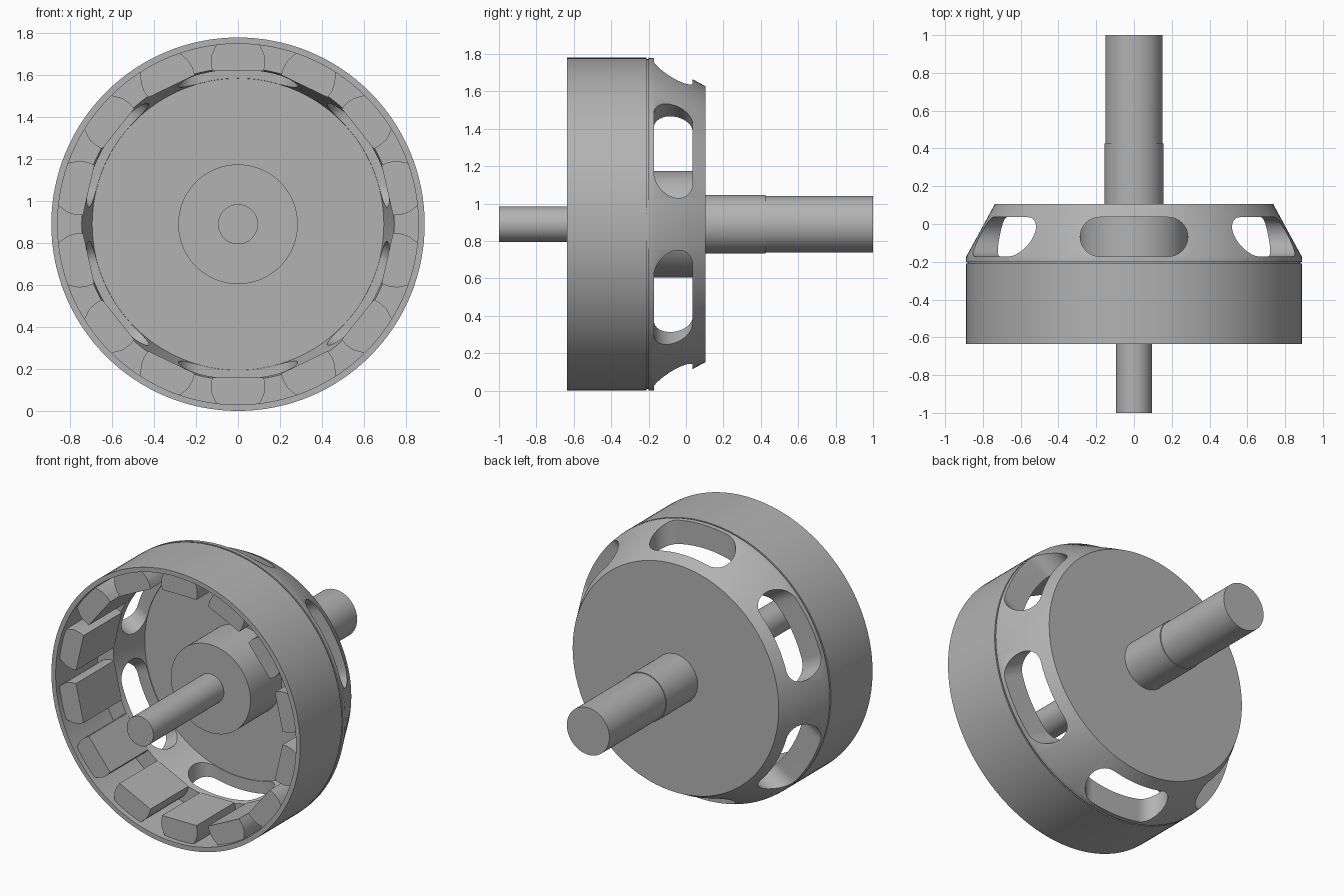
import bpy, bmesh, math
from mathutils import Matrix, Vector

AXIS_Z = 0.89
STEPS = 128

old = bpy.data.objects.get("Cube")
if old:
    bpy.data.objects.remove(old, do_unlink=True)

# One plain metal colour
metal = bpy.data.materials.new("grey metal")
metal.use_nodes = True
grey = (0.45, 0.45, 0.45, 1)
metal.diffuse_color = grey
metal.node_tree.nodes["Principled BSDF"].inputs["Base Color"].default_value = grey


def finish(name, bm):
    """Turn a bmesh into a named object."""
    bmesh.ops.recalc_face_normals(bm, faces=bm.faces)
    mesh = bpy.data.meshes.new(name)
    bm.to_mesh(mesh)
    bm.free()
    mesh.materials.append(metal)
    obj = bpy.data.objects.new(name, mesh)
    bpy.context.collection.objects.link(obj)
    return obj


def smooth(obj):
    bpy.ops.object.select_all(action="DESELECT")
    obj.select_set(True)
    bpy.context.view_layer.objects.active = obj
    bpy.ops.object.shade_smooth_by_angle(angle=math.radians(25))


def turn(name, profile, closed=False):
    """Spin (radius, y) points around the motor axis."""
    bm = bmesh.new()
    verts = [bm.verts.new((r, y, AXIS_Z)) for r, y in profile]
    edges = [bm.edges.new(pair) for pair in zip(verts, verts[1:])]
    if closed:
        edges.append(bm.edges.new((verts[-1], verts[0])))
    bmesh.ops.spin(bm, geom=verts + edges, cent=(0, 0, AXIS_Z), axis=(0, 1, 0),
                   angle=math.tau, steps=STEPS, use_duplicate=False)
    bmesh.ops.remove_doubles(bm, verts=bm.verts, dist=0.0001)
    return finish(name, bm)


def add_prism(bm, outline, offset):
    """Extrude a flat outline by an offset; returns its vertices."""
    base = [bm.verts.new(p) for p in outline]
    face = bm.faces.new(base)
    extruded = bmesh.ops.extrude_face_region(bm, geom=[face], use_keep_orig=True)
    top = [v for v in extruded["geom"] if isinstance(v, bmesh.types.BMVert)]
    bmesh.ops.translate(bm, verts=top, vec=offset)
    return base + top


def place(bm, verts, angle):
    """Rotate a part about the axis and lift it to the axis height."""
    move = Matrix.Translation((0, 0, AXIS_Z)) @ Matrix.Rotation(angle, 4, "Y")
    bmesh.ops.transform(bm, matrix=move, verts=verts)


# Thin ring around the magnets
ring = turn("flux_ring", [(0.86, -0.635), (0.89, -0.635), (0.89, -0.21),
                          (0.86, -0.21)], closed=True)
smooth(ring)

# Tapered bell with its end plate and a narrow groove next to the ring
bell = turn("bell", [(0, 0.04), (0.695, 0.04), (0.745, -0.21), (0.882, -0.21),
                     (0.882, -0.2), (0.89, -0.2), (0.888, -0.172),
                     (0.737, 0.105), (0, 0.105)])

# Six rounded slots cut through the sloping wall
HALF_LENGTH, RADIUS, SLOT_Y = 0.285, 0.104, -0.068
bm = bmesh.new()
for i in range(6):
    outline = []
    for side in (1, -1):
        for k in range(17):
            a = math.pi * (k / 16 - 0.5)
            outline.append(Vector((side * (HALF_LENGTH - RADIUS + RADIUS * math.cos(a)),
                                   SLOT_Y + side * RADIUS * math.sin(a), 0.5)))
    place(bm, add_prism(bm, outline, (0, 0, 0.6)), i * math.tau / 6)
cutter = finish("slot_cutter", bm)
cutter.hide_render = True
cut = bell.modifiers.new("slots", "BOOLEAN")
cut.operation = "DIFFERENCE"
cut.solver = "EXACT"
cut.object = cutter
bpy.context.view_layer.objects.active = bell
bpy.ops.object.modifier_apply(modifier=cut.name)
bpy.data.objects.remove(cutter, do_unlink=True)
smooth(bell)

# Fourteen magnets with curved backs, bulging sides and flat inner faces
bm = bmesh.new()
for i in range(14):
    half = [(0.123, 0.73), (0.129, 0.765), (0.126, 0.805), (0.105, 0.853)]
    half += [(0.862 * math.sin(a), 0.862 * math.cos(a)) for a in (0.08, 0.04)]
    points = half + [(0, 0.862)] + [(-x, z) for x, z in reversed(half)]
    outline = [(x, -0.6, z) for x, z in points]
    place(bm, add_prism(bm, outline, (0, 0.39, 0)), i * math.tau / 14)
smooth(finish("magnets", bm))

# Central boss and shafts
smooth(turn("boss", [(0, -0.28), (0.285, -0.28), (0.285, 0.05), (0, 0.05)]))
smooth(turn("front_shaft", [(0, -1), (0.095, -1), (0.095, -0.27), (0, -0.27)]))
smooth(turn("rear_shaft", [(0, 0.1), (0.157, 0.1), (0.157, 0.425), (0.152, 0.425),
                           (0.152, 1), (0, 1)]))
